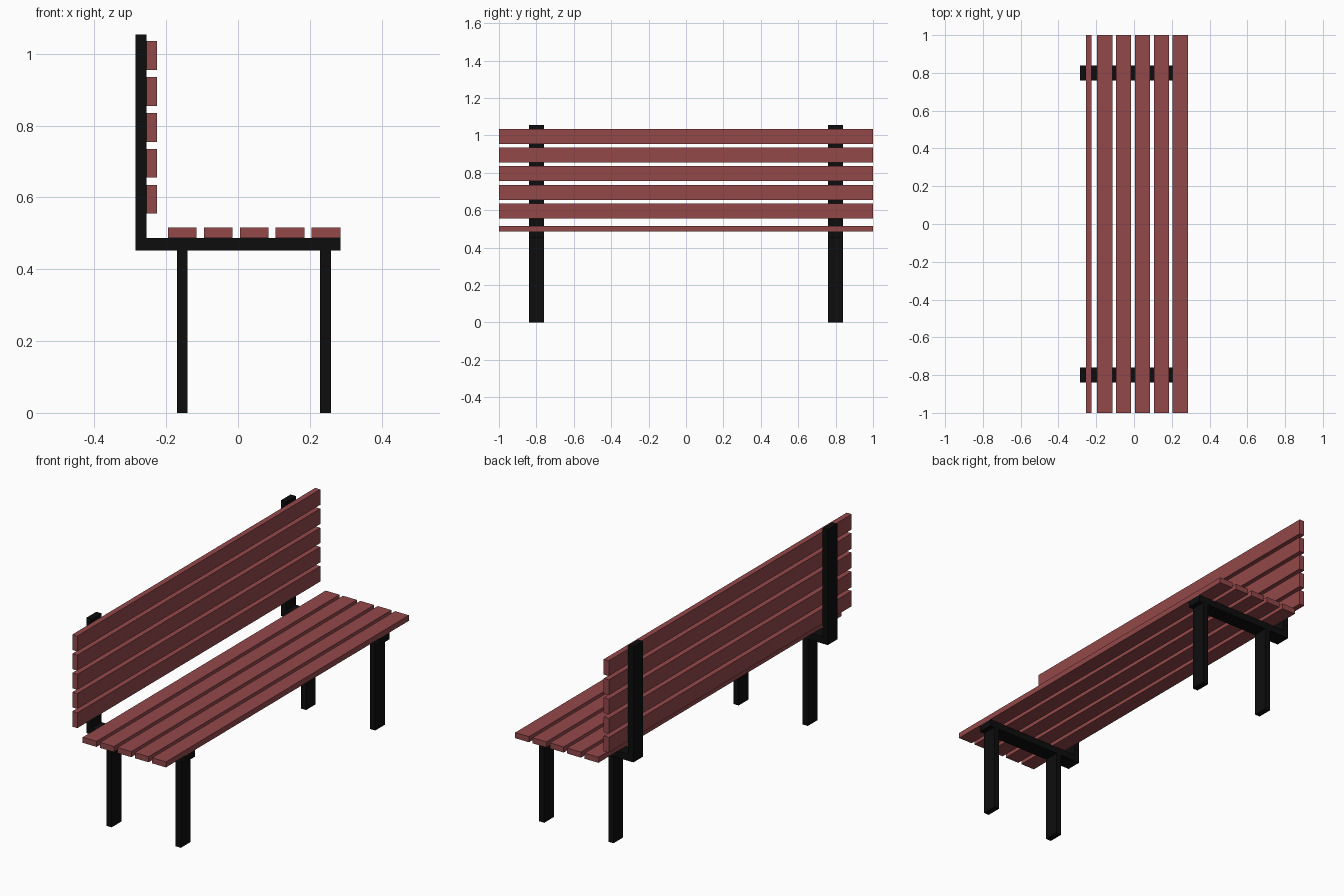
import bpy
import bmesh

if "Cube" in bpy.data.objects:
    bpy.data.objects.remove(bpy.data.objects["Cube"])


def material(name, color):
    mat = bpy.data.materials.new(name)
    mat.diffuse_color = (*color, 1)
    mat.use_nodes = True
    mat.node_tree.nodes["Principled BSDF"].inputs["Base Color"].default_value = mat.diffuse_color
    return mat


wood = material("red_wood", (0.29, 0.065, 0.068))
iron = material("black_iron", (0.004, 0.004, 0.004))


def extrude_profile(name, points, y, depth, mat):
    """Extrude an x-z outline along y, centred on the given y."""
    bm = bmesh.new()
    face = bm.faces.new([bm.verts.new((x, y - depth / 2, z)) for x, z in points])
    result = bmesh.ops.extrude_face_region(bm, geom=[face])
    verts = [v for v in result["geom"] if isinstance(v, bmesh.types.BMVert)]
    bmesh.ops.translate(bm, verts=verts, vec=(0, depth, 0))
    bmesh.ops.recalc_face_normals(bm, faces=bm.faces)
    mesh = bpy.data.meshes.new(name)
    bm.to_mesh(mesh)
    bm.free()
    mesh.materials.append(mat)
    obj = bpy.data.objects.new(name, mesh)
    bpy.context.collection.objects.link(obj)
    return obj


def bar(name, x0, x1, z0, z1, y, depth, mat):
    return extrude_profile(name, [(x0, z0), (x1, z0), (x1, z1), (x0, z1)], y, depth, mat)


# Slats of the seat and backrest
for i in range(5):
    x = -0.195 + 0.1 * i
    bar(f"seat_slat_{i + 1}", x, x + 0.08, 0.487, 0.516, 0, 2, wood)
    z = 0.555 + 0.1 * i
    bar(f"back_slat_{i + 1}", -0.255, -0.226, z, z + 0.08, 0, 2, wood)

# L-shaped frames with two legs each
frame_outline = [(-0.285, 0.452), (0.285, 0.452), (0.285, 0.487),
                 (-0.255, 0.487), (-0.255, 1.054), (-0.285, 1.054)]
for side, y in (("left", -0.8), ("right", 0.8)):
    extrude_profile(f"{side}_frame", frame_outline, y, 0.08, iron)
    for part, x in (("back_leg", -0.155), ("front_leg", 0.244)):
        bar(f"{side}_{part}", x - 0.015, x + 0.015, 0, 0.452, y, 0.08, iron)
